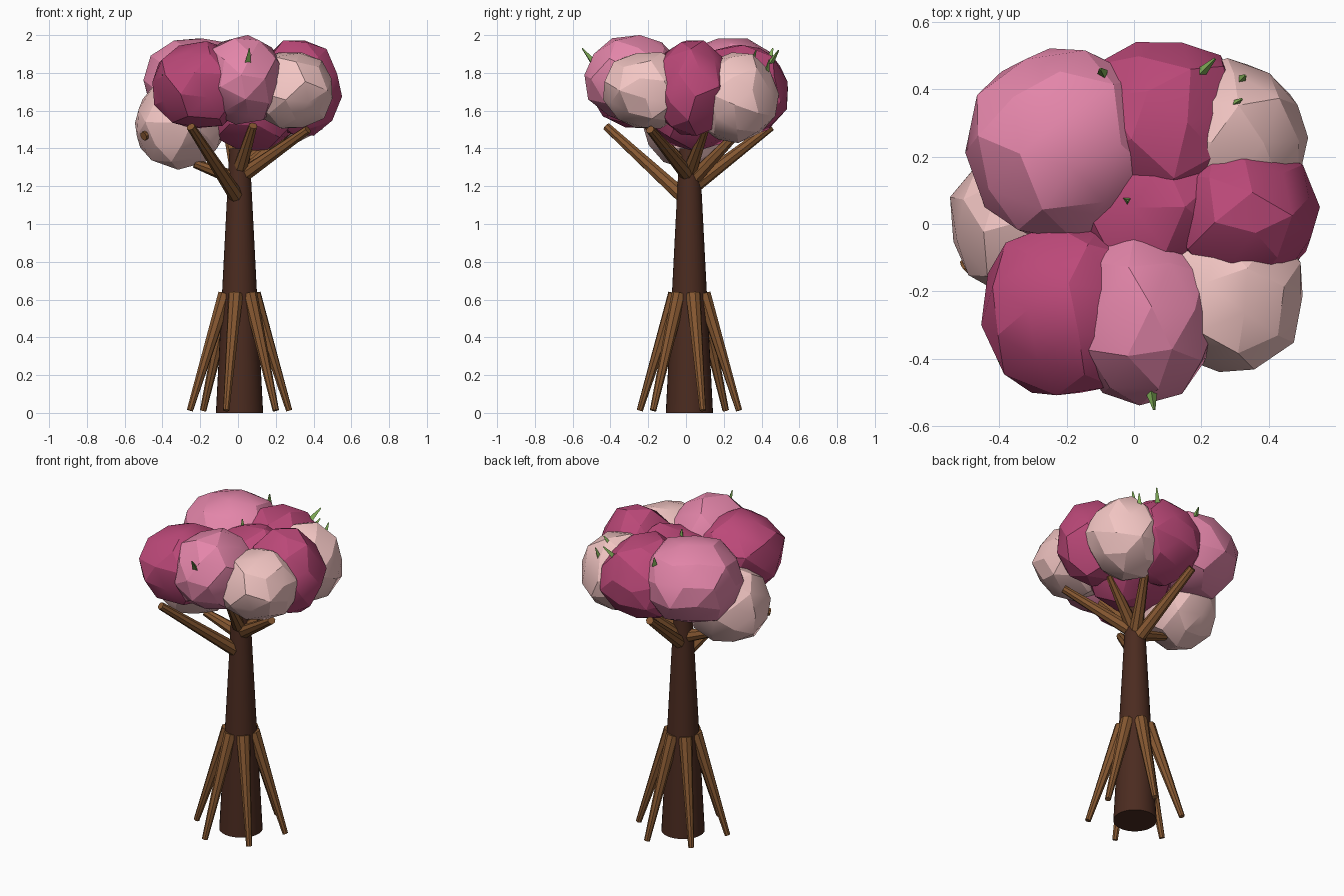
import bpy, bmesh, math, random
from mathutils import Vector, Matrix

if "Cube" in bpy.data.objects:
    bpy.data.objects.remove(bpy.data.objects["Cube"])

random.seed(4)
CX, CY = 0.008, 0.018


def material(name, rgb):
    m = bpy.data.materials.new(name)
    m.diffuse_color = (*[c ** 2.2 for c in rgb], 1)
    m.use_nodes = True
    m.node_tree.nodes["Principled BSDF"].inputs["Base Color"].default_value = m.diffuse_color
    return m


BARK = material("dark_bark", (0.30, 0.185, 0.145))
WOOD = material("light_bark", (0.52, 0.345, 0.205))
PINK = material("pink", (0.89, 0.52, 0.66))
MAGENTA = material("magenta", (0.73, 0.29, 0.47))
PALE = material("pale_pink", (0.95, 0.77, 0.76))
GREEN = material("green", (0.52, 0.70, 0.36))


def finish(bm, name, mat, smooth=None):
    bmesh.ops.recalc_face_normals(bm, faces=bm.faces[:])
    me = bpy.data.meshes.new(name)
    bm.to_mesh(me)
    bm.free()
    me.materials.append(mat)
    ob = bpy.data.objects.new(name, me)
    bpy.context.collection.objects.link(ob)
    if smooth:
        bpy.ops.object.select_all(action='DESELECT')
        ob.select_set(True)
        bpy.context.view_layer.objects.active = ob
        bpy.ops.object.shade_smooth_by_angle(angle=math.radians(smooth))
    return ob


def limb(name, a, b, r1, r2, mat, sides=8, smooth=None):
    a, b = Vector(a), Vector(b)
    d = b - a
    bm = bmesh.new()
    m = Matrix.Translation((a + b) / 2) @ d.to_track_quat('Z', 'Y').to_matrix().to_4x4()
    bmesh.ops.create_cone(bm, cap_ends=True, segments=sides, radius1=r1, radius2=r2,
                          depth=d.length, matrix=m)
    return finish(bm, name, mat, smooth)


def clump(name, centre, radii, turn, mat):
    # slightly irregular low-poly ball
    bm = bmesh.new()
    bmesh.ops.create_icosphere(bm, subdivisions=2, radius=1)
    for v in bm.verts:
        v.co *= random.uniform(0.96, 1.05)
    rot = Matrix.Rotation(turn, 4, 'Z') @ Matrix.Rotation(turn * 0.7, 4, 'X')
    bm.transform(Matrix.Translation(centre) @ Matrix.Diagonal((*radii, 1)) @ rot)
    return finish(bm, name, mat, 20)


# trunk
limb("trunk", (CX, CY, 0), (CX, CY, 1.4), 0.125, 0.053, BARK, 32, 30)

# six splayed roots
for i in range(6):
    t = math.radians(15 + 60 * i)
    c, s = math.cos(t), math.sin(t)
    limb(f"root_{i+1}", (CX + 0.272 * c, CY + 0.272 * s, 0.013),
         (CX + 0.077 * c, CY + 0.077 * s, 0.63), 0.017, 0.04, WOOD)

# branches
branches = [
    ((-0.01, -0.02, 1.15), (-0.25, -0.42, 1.515)),
    ((0.03, 0.01, 1.26), (0.37, -0.19, 1.50)),
    ((0.03, 0.02, 1.28), (0.27, 0.10, 1.50)),
    ((0.02, 0.04, 1.24), (0.15, 0.28, 1.49)),
    ((0.01, 0.04, 1.20), (-0.06, 0.45, 1.515)),
    ((0.01, 0.00, 1.29), (0.08, -0.20, 1.52)),
    ((-0.01, 0.02, 1.24), (-0.23, 0.00, 1.32)),
]
for i, (a, b) in enumerate(branches):
    limb(f"branch_{i+1}", a, b, 0.040, 0.023, WOOD)

# blossom clumps
clumps = [
    ((-0.215, 0.24, 1.74), (0.295, 0.29, 0.255), 0.4, PINK),
    ((0.08, 0.29, 1.70), (0.27, 0.27, 0.25), 1.1, MAGENTA),
    ((0.27, 0.26, 1.67), (0.25, 0.235, 0.24), 2.0, PALE),
    ((0.32, 0.03, 1.72), (0.225, 0.22, 0.26), 2.7, MAGENTA),
    ((0.28, -0.20, 1.71), (0.235, 0.24, 0.21), 3.3, PALE),
    ((0.02, -0.27, 1.765), (0.235, 0.265, 0.235), 0.8, PINK),
    ((-0.20, -0.25, 1.735), (0.265, 0.265, 0.235), 1.6, MAGENTA),
    ((-0.31, 0.01, 1.53), (0.24, 0.24, 0.235), 2.3, PALE),
    ((0.07, 0.05, 1.655), (0.28, 0.27, 0.275), 3.0, MAGENTA),
]
for i, (c, r, t, m) in enumerate(clumps):
    clump(f"blossom_clump_{i+1}", c, r, t, m)

# small leaf sprigs
sprigs = [
    ((0.19, 0.44, 1.84), (0.24, 0.49, 1.92)),
    ((0.27, 0.34, 1.84), (0.32, 0.37, 1.92)),
    ((0.31, 0.42, 1.78), (0.33, 0.44, 1.87)),
    ((-0.35, -0.37, 1.72), (-0.40, -0.41, 1.79)),
    ((0.05, -0.49, 1.85), (0.06, -0.55, 1.93)),
    ((-0.09, 0.44, 1.87), (-0.10, 0.46, 1.93)),
    ((-0.02, 0.07, 1.87), (-0.02, 0.07, 1.94)),
]
for i, (a, b) in enumerate(sprigs):
    limb(f"leaf_sprig_{i+1}", a, b, 0.02, 0.004, GREEN, 3)

# broken twig on the low clump
limb("twig_stub", (-0.44, -0.08, 1.49), (-0.50, -0.13, 1.465), 0.027, 0.024, WOOD)
